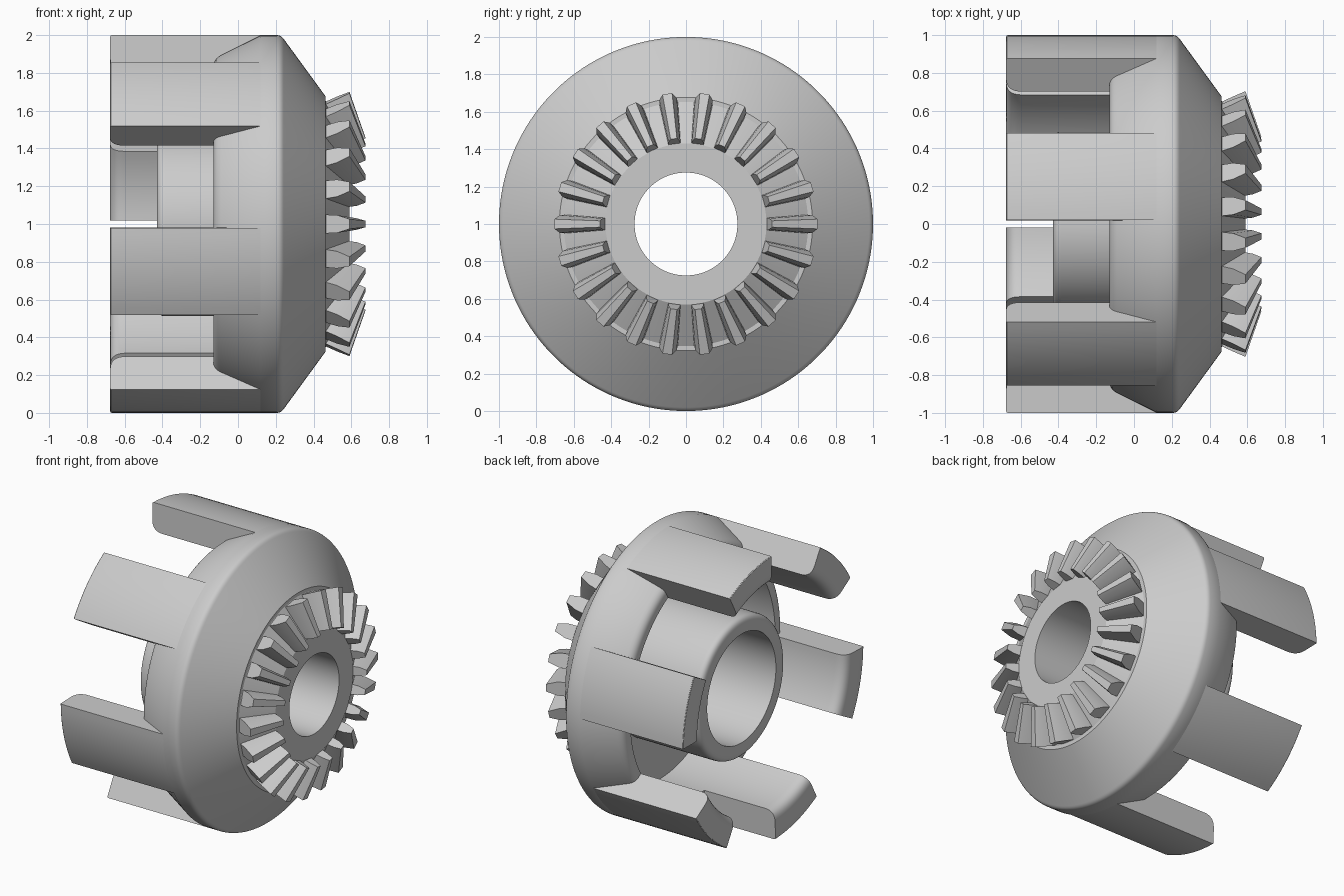
import bpy, bmesh
from math import sin, cos, pi, radians

if "Cube" in bpy.data.objects:
    bpy.data.objects.remove(bpy.data.objects["Cube"], do_unlink=True)

GREY = (0.6, 0.6, 0.6, 1.0)
metal = bpy.data.materials.new("plain_grey")
metal.use_nodes = True
metal.diffuse_color = GREY
metal.node_tree.nodes["Principled BSDF"].inputs["Base Color"].default_value = GREY


def finish(name, bm):
    """Turn a bmesh into a shaded, coloured object."""
    bmesh.ops.recalc_face_normals(bm, faces=bm.faces)
    mesh = bpy.data.meshes.new(name)
    bm.to_mesh(mesh)
    bm.free()
    mesh.materials.append(metal)
    obj = bpy.data.objects.new(name, mesh)
    bpy.context.collection.objects.link(obj)
    bpy.ops.object.select_all(action='DESELECT')
    obj.select_set(True)
    bpy.context.view_layer.objects.active = obj
    bpy.ops.object.shade_smooth_by_angle(angle=radians(28))


def polar(x, r, angle, side=0.0):
    """Point at radius r round the x axis, shifted sideways."""
    return (x, r * cos(angle) - side * sin(angle), 1 + r * sin(angle) + side * cos(angle))


def fillet(p0, corner, p1, steps=5):
    """Rounded corner from p0 to p1 as a quadratic curve."""
    pts = []
    for i in range(steps + 1):
        t = i / steps
        pts.append(tuple((1 - t) ** 2 * a + 2 * t * (1 - t) * b + t * t * c
                         for a, b, c in zip(p0, corner, p1)))
    return pts


def bridge(bm, rings, closed):
    """Skin a row of equal rings, capping the ends if open."""
    n = len(rings[0])
    pairs = list(zip(rings, rings[1:]))
    if closed:
        pairs.append((rings[-1], rings[0]))
    for a, b in pairs:
        for i in range(n):
            j = (i + 1) % n
            bm.faces.new((a[i], a[j], b[j], b[i]))
    if not closed:
        bm.faces.new(rings[0])
        bm.faces.new(rings[-1])


def sweep(name, profile, start, steps, closed=False):
    """Revolve an (x, radius) outline round the x axis in fixed steps."""
    bm = bmesh.new()
    rings = []
    for i in range(steps if closed else steps + 1):
        angle = start + i * STEP
        rings.append([bm.verts.new(polar(x, r, angle)) for x, r in profile])
    bridge(bm, rings, closed)
    finish(name, bm)


SEGMENTS = 144
STEP = 2 * pi / SEGMENTS
FIRST = STEP / 2

# Turned body: stepped bore, hub, ring-shaped recess, rim, bevelled front
body = [(0.15, 0.275), (0.15, 0.38), (-0.43, 0.38)]
body += fillet((-0.43, 0.44), (-0.43, 0.488), (-0.385, 0.488))
body += [(0.2, 0.488), (0.2, 0.8)]
body += [(-0.13, 0.8)]
body += fillet((-0.13, 0.835), (-0.13, 0.875), (-0.09, 0.895))
body += [(0.12, 1.0)]
body += fillet((0.205, 1.0), (0.228, 1.0), (0.242, 0.98))
body += [(0.463, 0.677), (0.463, 0.653), (0.59, 0.43), (0.59, 0.275)]
sweep("turned_body", body, FIRST, SEGMENTS, closed=True)

# Six prongs with rounded inner tips
prong = fillet((-0.677, 0.99), (-0.677, 1.0), (-0.667, 1.0), 3)
prong += [(0.12, 1.0), (-0.11, 0.8)]
prong += fillet((-0.597, 0.8), (-0.677, 0.8), (-0.677, 0.88), 8)
for k in range(6):
    sweep(f"prong_{k + 1}", prong, FIRST + k * pi / 3, 11)

# Bevel gear teeth: (x, radius, half width) from root to tip
OUTER = [(0.455, 0.643, 0.05), (0.525, 0.675, 0.047), (0.59, 0.703, 0.026)]
INNER = [(0.58, 0.43, 0.033), (0.63, 0.445, 0.03), (0.675, 0.46, 0.017)]
TEETH = 22
bm = bmesh.new()
for k in range(TEETH):
    angle = 2 * pi * k / TEETH
    rings = []
    for section in (OUTER, INNER):
        outline = section + [(x, r, -w) for x, r, w in reversed(section)]
        rings.append([bm.verts.new(polar(x, r, angle, w)) for x, r, w in outline])
    bridge(bm, rings, closed=False)
finish("gear_teeth", bm)
